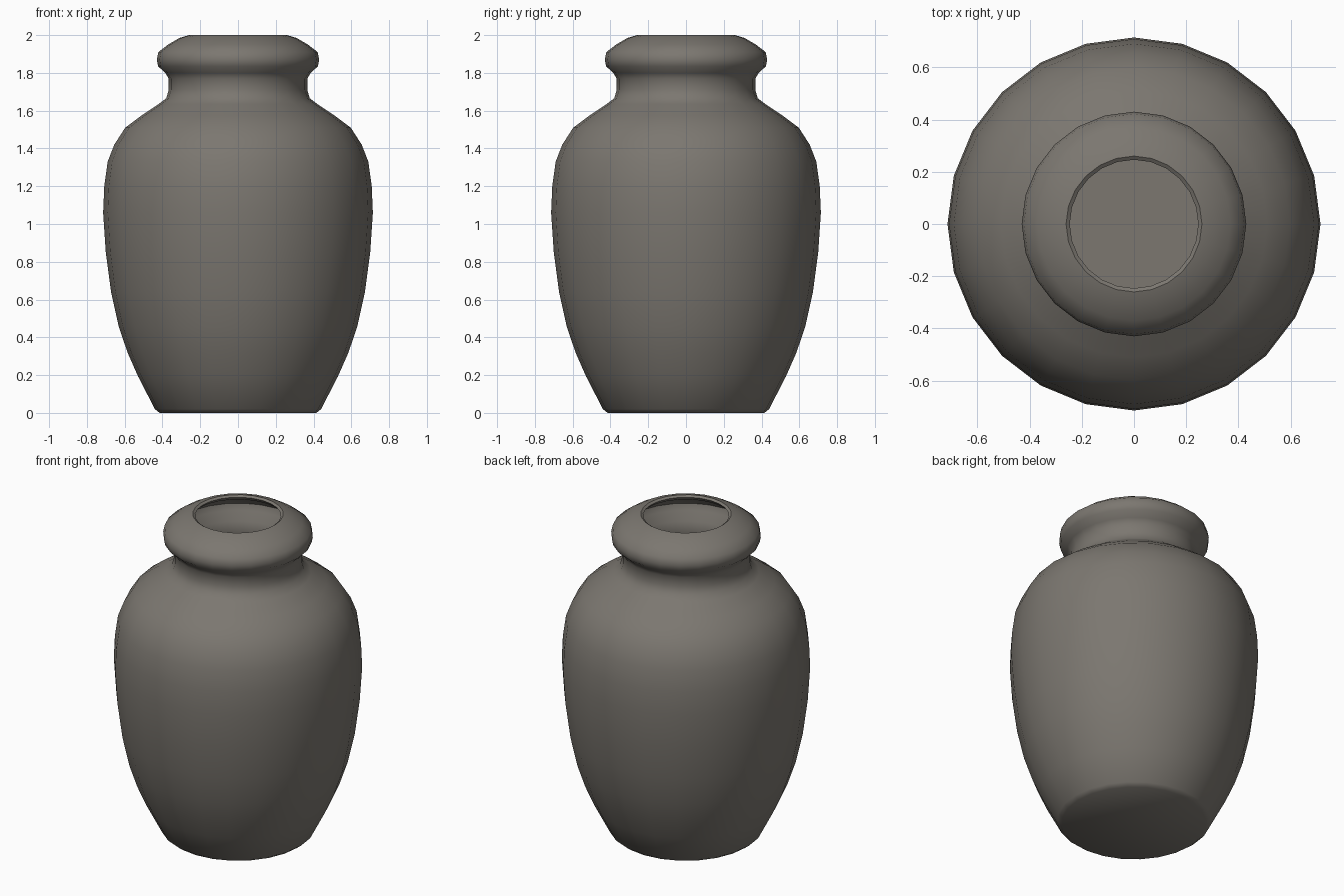
import bpy, bmesh, math

if "Cube" in bpy.data.objects:
    bpy.data.objects.remove(bpy.data.objects["Cube"])

SIDES = 24

# One flat clay colour
clay = bpy.data.materials.new("warm_grey_clay")
clay.diffuse_color = (0.20, 0.185, 0.163, 1)
clay.use_nodes = True
clay.node_tree.nodes["Principled BSDF"].inputs["Base Color"].default_value = clay.diffuse_color

# Profile (radius, height): base, belly, shoulder, neck, rolled rim, then the hollow inside
outer = [(0.415, 0.0), (0.44, 0.02), (0.53, 0.195), (0.585, 0.32), (0.632, 0.46),
         (0.672, 0.64), (0.70, 0.85), (0.714, 1.06), (0.708, 1.2), (0.69, 1.33),
         (0.655, 1.42), (0.597, 1.51), (0.51, 1.575), (0.42, 1.635), (0.38, 1.665),
         (0.367, 1.71), (0.367, 1.77), (0.385, 1.80), (0.423, 1.835), (0.43, 1.87),
         (0.422, 1.91), (0.37, 1.95), (0.31, 1.985), (0.26, 2.0)]
inner = [(0.246, 1.99), (0.27, 1.965), (0.34, 1.93), (0.38, 1.89), (0.37, 1.85),
         (0.33, 1.80), (0.32, 1.70), (0.36, 1.63), (0.55, 1.50), (0.64, 1.32),
         (0.67, 1.06), (0.63, 0.64), (0.54, 0.32), (0.41, 0.05)]

bm = bmesh.new()
rings = []
for r, z in outer + inner:
    rings.append([bm.verts.new((r * math.cos(2 * math.pi * i / SIDES),
                                r * math.sin(2 * math.pi * i / SIDES), z))
                  for i in range(SIDES)])

# Walls between neighbouring rings, then the underside and inside floor
for a, b in zip(rings, rings[1:]):
    for i in range(SIDES):
        j = (i + 1) % SIDES
        bm.faces.new((a[i], a[j], b[j], b[i]))
bm.faces.new(rings[0][::-1])
bm.faces.new(rings[-1])

mesh = bpy.data.meshes.new("vase")
bm.to_mesh(mesh)
bm.free()
mesh.materials.append(clay)
vase = bpy.data.objects.new("vase", mesh)
bpy.context.collection.objects.link(vase)

# Smooth body with crisp base and mouth edges
bpy.context.view_layer.objects.active = vase
vase.select_set(True)
bpy.ops.object.shade_smooth_by_angle(angle=math.radians(50))
